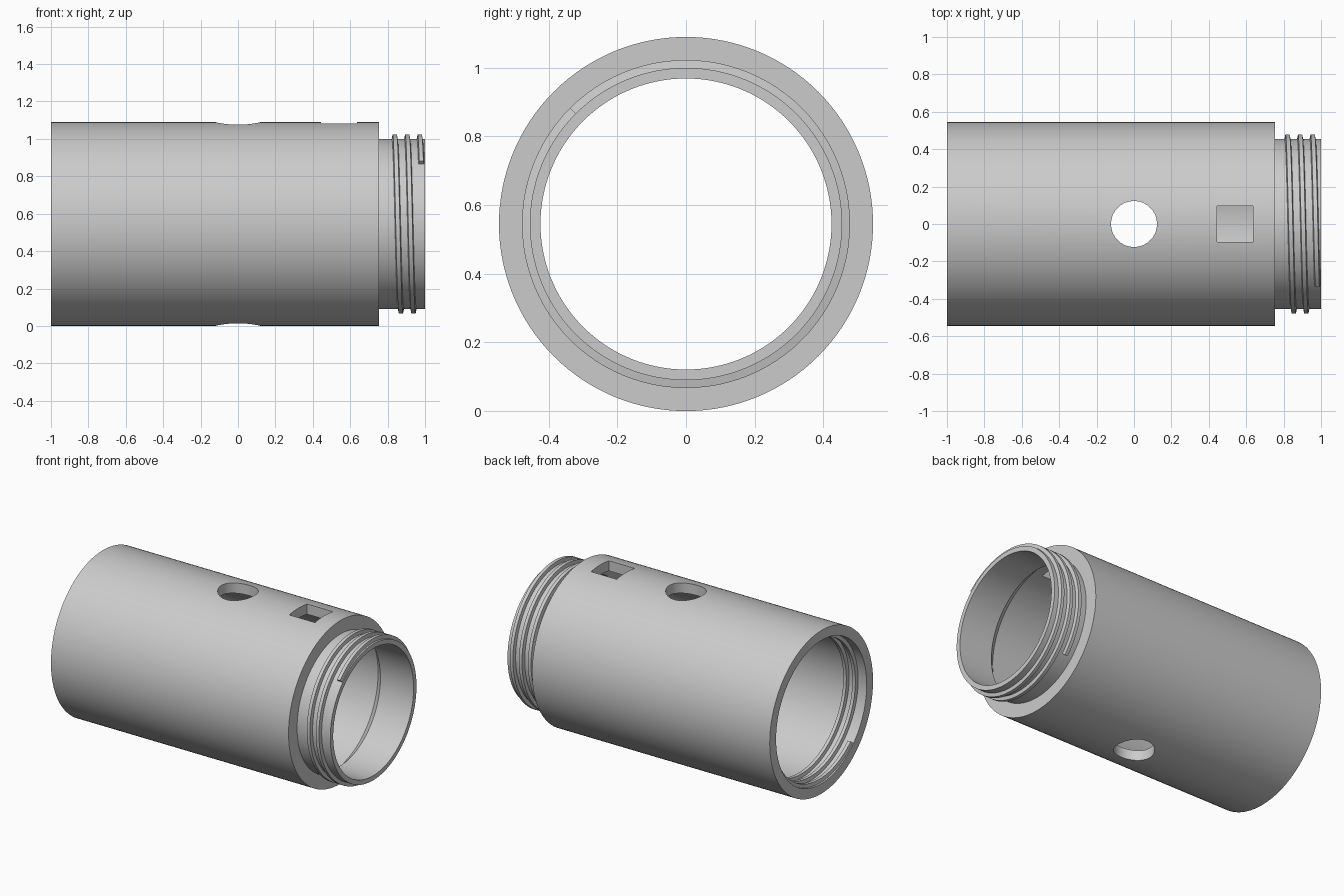
import bpy, bmesh, math
from math import cos, sin, pi, radians

cube = bpy.data.objects.get("Cube")
if cube:
    bpy.data.objects.remove(cube)

AXIS_Z = 0.545      # height of the tube axis
PITCH = 0.067       # axial travel of the thread per turn
SEGMENTS = 128

grey = bpy.data.materials.new("plain_grey")
grey.use_nodes = True
colour = (0.6, 0.6, 0.6, 1)
grey.diffuse_color = colour
grey.node_tree.nodes["Principled BSDF"].inputs["Base Color"].default_value = colour


def finish(name, bm):
    """Turn a bmesh into a named grey object."""
    bmesh.ops.recalc_face_normals(bm, faces=bm.faces)
    mesh = bpy.data.meshes.new(name)
    bm.to_mesh(mesh)
    bm.free()
    mesh.materials.append(grey)
    obj = bpy.data.objects.new(name, mesh)
    bpy.context.collection.objects.link(obj)
    return obj


def sweep(name, section, start, turns, pitch, steps):
    """Sweep an (x, radius) section around the tube axis; pitch 0 makes a closed ring."""
    bm = bmesh.new()
    closed = pitch == 0
    rings = []
    for i in range(steps if closed else steps + 1):
        t = turns * i / steps
        a = start + 2 * pi * t
        rings.append([bm.verts.new((x + pitch * t, r * cos(a), AXIS_Z + r * sin(a)))
                      for x, r in section])
    n = len(section)
    pairs = list(zip(rings, rings[1:]))
    if closed:
        pairs.append((rings[-1], rings[0]))
    for one, two in pairs:
        for k in range(n):
            m = (k + 1) % n
            bm.faces.new((one[k], one[m], two[m], two[k]))
    if not closed:
        bm.faces.new(rings[0])
        bm.faces.new(rings[-1])
    return finish(name, bm)


def smooth(obj):
    bpy.ops.object.select_all(action='DESELECT')
    obj.select_set(True)
    bpy.context.view_layer.objects.active = obj
    bpy.ops.object.shade_smooth_by_angle(angle=radians(30))


def cut(obj, cutter):
    mod = obj.modifiers.new("cut", 'BOOLEAN')
    mod.operation = 'DIFFERENCE'
    mod.solver = 'EXACT'
    mod.object = cutter
    bpy.context.view_layer.objects.active = obj
    bpy.ops.object.modifier_apply(modifier=mod.name)
    bpy.data.objects.remove(cutter)


# Tube with a shoulder, narrower neck and conical step inside the bore
BORE, NECK = 0.478, 0.455
tube = sweep("tube_body", [(-1, 0.545), (0.755, 0.545), (0.755, NECK), (1, NECK),
                           (1, 0.424), (0.755, 0.424), (0.7, BORE), (-1, BORE)],
             0, 1, 0, SEGMENTS)

# Round hole through the top and bottom walls
bpy.ops.mesh.primitive_cylinder_add(vertices=64, radius=0.123, depth=2,
                                    location=(0, 0, AXIS_Z))
cut(tube, bpy.context.object)

# Square window through the top wall only
bpy.ops.mesh.primitive_cube_add(size=1, location=(0.54, 0, 1))
bpy.context.object.scale = (0.19, 0.19, 0.4)
cut(tube, bpy.context.object)
smooth(tube)


def thread(name, x, root, crest, start):
    """Helical ridge of two and a half turns, sunk a little into its wall."""
    sink = root - 0.1 * (crest - root)
    section = [(x - 0.016, sink), (x - 0.011, crest), (x + 0.011, crest), (x + 0.016, sink)]
    smooth(sweep(name, section, radians(start), 2.5, PITCH, 240))


# Outer thread on the neck and matching inner thread in the open end
thread("neck_thread", 0.98 - 2.5 * PITCH, NECK, 0.478, 315)
thread("socket_thread", -0.98, BORE, 0.455, 225)
